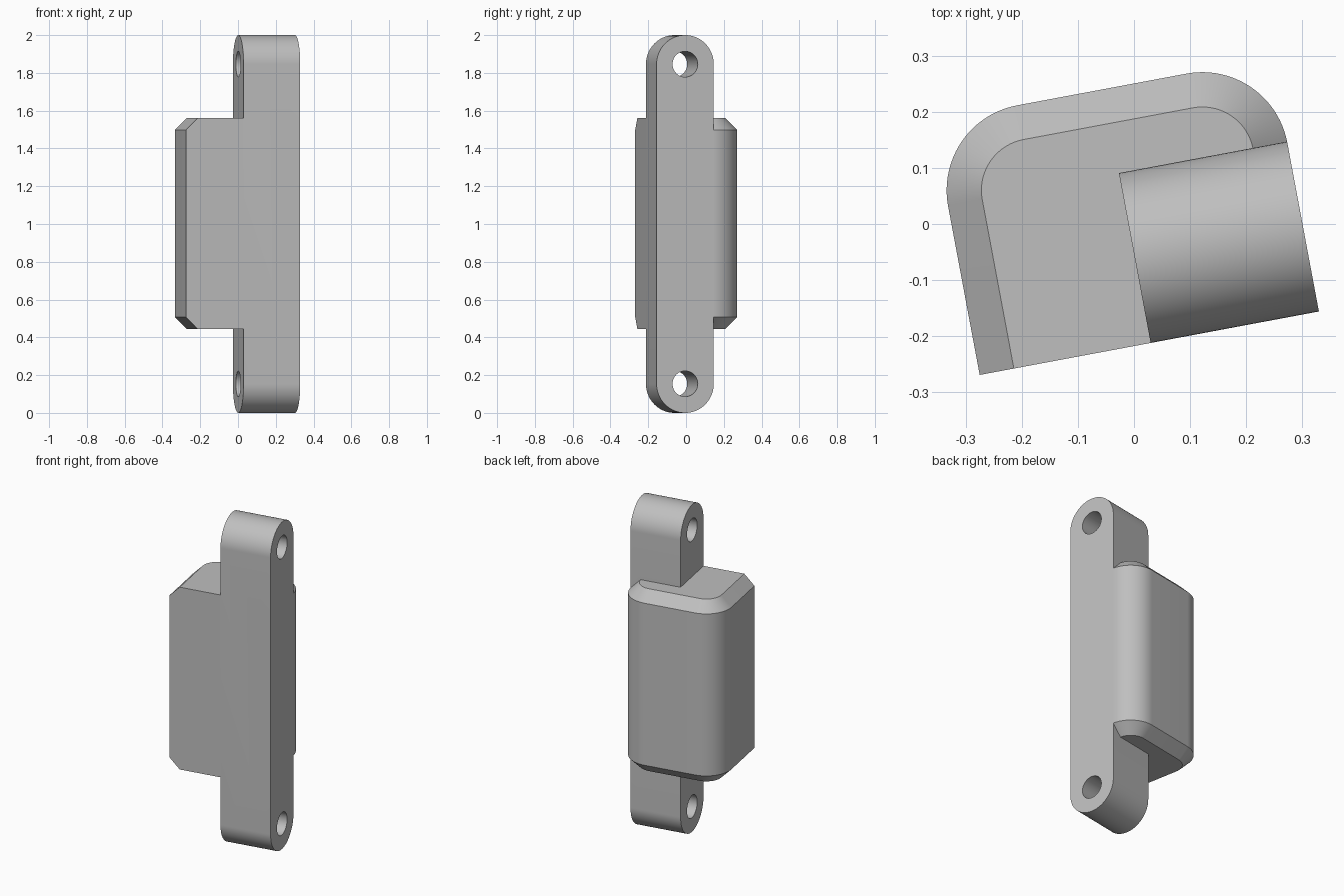
import bpy, bmesh, math
from mathutils import Matrix

cube = bpy.data.objects.get("Cube")
if cube:
    bpy.data.objects.remove(cube, do_unlink=True)

WIDTH, DEPTH = 0.615, 0.46        # body footprint
RADIUS = 0.154                    # body corners and flange ends
LOW, HIGH, CHAMFER = 0.445, 1.56, 0.062
FLANGE_X = 0.31                   # inner face of the flange
HOLE_RADIUS = 0.068
PLACE = Matrix.Translation((-0.275, -0.269, 0)) @ Matrix.Rotation(math.radians(10.6), 4, "Z")

grey = bpy.data.materials.new("plain grey")
grey.use_nodes = True
colour = (0.52, 0.52, 0.52, 1)
grey.diffuse_color = colour
grey.node_tree.nodes["Principled BSDF"].inputs["Base Color"].default_value = colour


def arc(cx, cy, r, start, end, steps=24):
    """Points along an arc, angles in degrees."""
    angles = [math.radians(start + (end - start) * i / steps) for i in range(steps + 1)]
    return [(cx + r * math.cos(a), cy + r * math.sin(a)) for a in angles]


def loft(name, rings):
    """Solid skinned through matching rings of points."""
    bm = bmesh.new()
    loops = [[bm.verts.new(p) for p in ring] for ring in rings]
    count = len(loops[0])
    for a, b in zip(loops, loops[1:]):
        for i in range(count):
            j = (i + 1) % count
            bm.faces.new((a[i], a[j], b[j], b[i]))
    bm.faces.new(loops[0][::-1])
    bm.faces.new(loops[-1])
    bmesh.ops.recalc_face_normals(bm, faces=bm.faces)
    bm.transform(PLACE)
    mesh = bpy.data.meshes.new(name)
    bm.to_mesh(mesh)
    bm.free()
    mesh.materials.append(grey)
    obj = bpy.data.objects.new(name, mesh)
    bpy.context.collection.objects.link(obj)
    return obj


def side_ring(x, points):
    return [(x, y, z) for y, z in points]


def body_ring(z, inset):
    """Body outline, inset on every side but the flat front."""
    r, y = RADIUS - inset, DEPTH - RADIUS
    outline = [(inset, 0), (WIDTH - inset, 0)]
    outline += arc(WIDTH - RADIUS, y, r, 0, 90) + arc(RADIUS, y, r, 90, 180)
    return [(px, py, z) for px, py in outline]


def combine(target, other, operation):
    """Apply a boolean and remove the helper."""
    mod = target.modifiers.new(operation, "BOOLEAN")
    mod.object, mod.operation, mod.solver = other, operation, "EXACT"
    bpy.context.view_layer.objects.active = target
    bpy.ops.object.modifier_apply(modifier=mod.name)
    bpy.data.objects.remove(other, do_unlink=True)


# Tall mounting flange with rounded ends
ends = (RADIUS, 2 - RADIUS)
profile = arc(RADIUS, ends[1], RADIUS, 0, 180, 48) + arc(RADIUS, ends[0], RADIUS, 180, 360, 48)
flange = loft("mounting_flange", [side_ring(x, profile) for x in (FLANGE_X, WIDTH)])

# Screw holes through both ends
for z in ends:
    circle = arc(RADIUS, z, HOLE_RADIUS, 0, 360, 48)[:-1]
    cutter = loft("hole_cutter", [side_ring(x, circle) for x in (FLANGE_X - 0.1, WIDTH + 0.1)])
    cutter.hide_render = True
    combine(flange, cutter, "DIFFERENCE")

# Chamfered body with rounded back corners
body = loft("latch_body", [body_ring(LOW, CHAMFER), body_ring(LOW + CHAMFER, 0),
                           body_ring(HIGH - CHAMFER, 0), body_ring(HIGH, CHAMFER)])
combine(body, flange, "UNION")

bpy.ops.object.select_all(action="DESELECT")
body.select_set(True)
bpy.context.view_layer.objects.active = body
bpy.ops.object.shade_smooth_by_angle(angle=math.radians(25))
